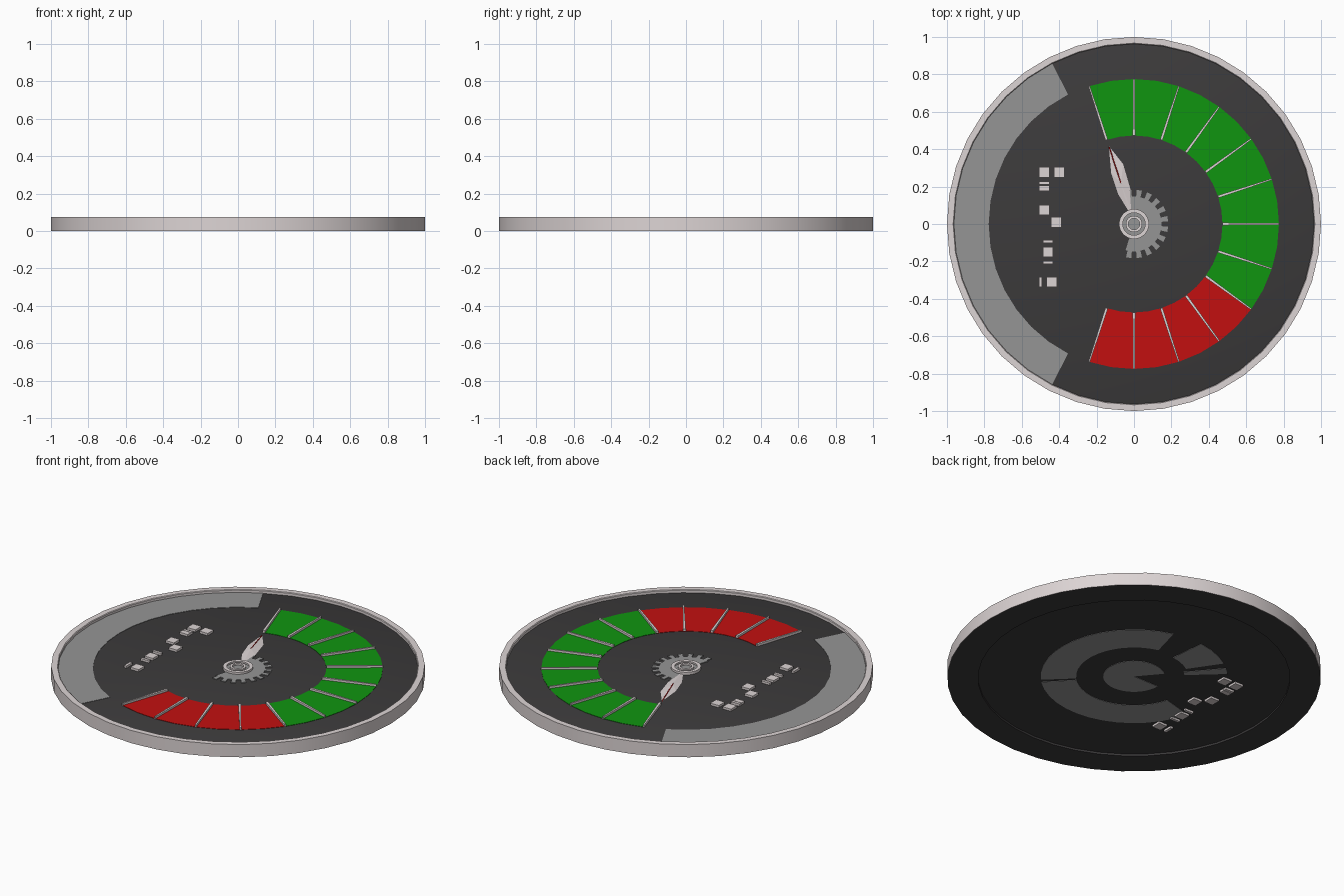
import bpy, bmesh
from math import sin, cos, radians, tau

if "Cube" in bpy.data.objects:
    bpy.data.objects.remove(bpy.data.objects["Cube"])

FLOOR = 0.057   # height of the recessed dial face
TOP = 0.075     # height of the rim


def material(name, rgb):
    m = bpy.data.materials.new(name)
    m.diffuse_color = (*rgb, 1)
    m.use_nodes = True
    m.node_tree.nodes["Principled BSDF"].inputs["Base Color"].default_value = m.diffuse_color
    return m


LIGHT = material("light", (0.72, 0.66, 0.66))
DARK = material("dark", (0.045, 0.043, 0.044))
GREY = material("grey", (0.30, 0.30, 0.30))
GREEN = material("green", (0.005, 0.30, 0.005))
RED = material("red", (0.54, 0.005, 0.005))


def finish(name, bm, mat, smooth=False):
    bmesh.ops.recalc_face_normals(bm, faces=bm.faces)
    me = bpy.data.meshes.new(name)
    bm.to_mesh(me)
    bm.free()
    ob = bpy.data.objects.new(name, me)
    bpy.context.collection.objects.link(ob)
    me.materials.append(mat)
    if smooth:
        bpy.ops.object.select_all(action='DESELECT')
        bpy.context.view_layer.objects.active = ob
        ob.select_set(True)
        bpy.ops.object.shade_smooth_by_angle(angle=radians(30))
    return ob


def lathe(name, profile, mat, sides=40, closed=True):
    """Spin an (r, z) profile about z."""
    bm = bmesh.new()
    vs = [bm.verts.new((r, 0, z)) for r, z in profile]
    es = [bm.edges.new(p) for p in zip(vs, vs[1:])]
    if closed:
        es.append(bm.edges.new((vs[-1], vs[0])))
    bmesh.ops.spin(bm, geom=vs + es, cent=(0, 0, 0), axis=(0, 0, 1),
                   angle=tau, steps=sides)
    bmesh.ops.remove_doubles(bm, verts=bm.verts, dist=1e-4)
    return finish(name, bm, mat, True)


def polar(r, a):
    return r * cos(radians(a)), r * sin(radians(a))


def prism(bm, pts, z0, z1):
    """Extrude a flat outline between two heights."""
    lo = [bm.verts.new((x, y, z0)) for x, y in pts]
    hi = [bm.verts.new((x, y, z1)) for x, y in pts]
    bm.faces.new(lo[::-1])
    bm.faces.new(hi)
    for i in range(len(pts)):
        j = (i + 1) % len(pts)
        bm.faces.new((lo[i], lo[j], hi[j], hi[i]))


def sector(bm, r0, r1, a0, a1, z0, z1):
    """Part ring made of short wedges of about nine degrees."""
    n = max(1, round((a1 - a0) / 9))
    angles = [a0 + (a1 - a0) * i / n for i in range(n + 1)]
    for b, c in zip(angles, angles[1:]):
        pts = [polar(r1, b), polar(r1, c), polar(r0, c)]
        if r0 > 0:
            pts.append(polar(r0, b))
        prism(bm, pts, z0, z1)
    bmesh.ops.remove_doubles(bm, verts=bm.verts, dist=1e-5)
    # drop the inner walls between wedges
    seen = {}
    for f in bm.faces:
        seen.setdefault(frozenset(f.verts), []).append(f)
    double = [f for fs in seen.values() if len(fs) > 1 for f in fs]
    bmesh.ops.delete(bm, geom=double, context='FACES_ONLY')


def sectors(name, mat, *specs):
    bm = bmesh.new()
    for s in specs:
        part = bmesh.new()
        sector(part, *s)
        me = bpy.data.meshes.new("temp")
        part.to_mesh(me)
        part.free()
        bm.from_mesh(me)
        bpy.data.meshes.remove(me)
    return finish(name, bm, mat)


# Dark body with a shallow recess underneath, and the pale rim around it
lathe("dial_body", [(0, 0.012), (0.835, 0.012), (0.835, 0), (0.998, 0),
                    (0.998, 0.05), (0.98, FLOOR), (0, FLOOR)], DARK, closed=False)
lathe("rim", [(0.963, 0.05), (0.963, TOP - 0.003), (0.967, TOP),
              (1, TOP), (1, 0), (0.998, 0), (0.998, 0.05)], LIGHT)

# Coloured bands on the face
zf = (FLOOR - 0.01, FLOOR + 0.002)
sectors("side_band", GREY, (0.777, 0.964, 117, 243, *zf))
sectors("green_band", GREEN, (0.473, 0.775, -36, 108, *zf))
sectors("red_band", RED, (0.473, 0.775, -108, -36, *zf))

# Raised radial ticks
bm = bmesh.new()
for a in range(-108, 109, 18):
    c, s = cos(radians(a)), sin(radians(a))
    outline = [(0.473, -0.007), (0.775, -0.004), (0.775, 0.004), (0.473, 0.007)]
    prism(bm, [(r * c - w * s, r * s + w * c) for r, w in outline],
          FLOOR - 0.005, 0.071)
finish("ticks", bm, LIGHT)

# Partial toothed wheel behind the hub
sectors("gear", GREY, (0.03, 0.147, -108, 108, FLOOR - 0.005, 0.061),
        *[(0.14, 0.183, a - 4.5, a + 4.5, FLOOR - 0.005, 0.061)
          for a in range(-99, 100, 18)])

# Hub: base, outer ring and inner ring
lathe("hub_base", [(0, 0.064), (0.07, 0.064), (0.07, FLOOR)], GREY, closed=False)
for name, r0, r1 in (("hub_outer_ring", 0.06, 0.08), ("hub_inner_ring", 0.03, 0.044)):
    lathe(name, [(r0, 0.055), (r0, 0.073), (r1, 0.073), (r1, 0.055)], LIGHT)

# Faceted needle with a red stripe along its ridge
bm = bmesh.new()
outline = [(-0.135, 0.418), (-0.058, 0.32), (-0.02, 0.19), (-0.01, 0.06),
           (-0.03, 0.07), (-0.085, 0.16), (-0.122, 0.27)]
base = [bm.verts.new((x, y, 0.060)) for x, y in outline]
peak = bm.verts.new((-0.07, 0.22, 0.073))
bm.faces.new(base[::-1])
for p, q in zip(base, base[1:] + base[:1]):
    bm.faces.new((p, q, peak))
finish("needle", bm, LIGHT)

cu = bpy.data.curves.new("needle_stripe", 'CURVE')
cu.dimensions = '3D'
cu.bevel_depth = 0.003
cu.bevel_resolution = 0
sp = cu.splines.new('POLY')
sp.points.add(1)
sp.points[0].co = (-0.133, 0.412, 0.060, 1)
sp.points[1].co = (-0.07, 0.22, 0.072, 1)
cu.materials.append(RED)
bpy.context.collection.objects.link(bpy.data.objects.new("needle_stripe", cu))

# Small blocks on the left, passing through to the underside (x, y, width, depth)
bm = bmesh.new()
S, T = 0.055, 0.016
for x, y, w, d in [(-0.48, 0.277, S, S), (-0.40, 0.277, S, S),
                   (-0.48, 0.218, S, T), (-0.48, 0.192, S, 0.03),
                   (-0.48, 0.075, S, S), (-0.415, 0.01, S, S),
                   (-0.46, -0.093, S, T), (-0.46, -0.15, S, S),
                   (-0.46, -0.207, S, T), (-0.50, -0.31, T, S), (-0.44, -0.31, S, S)]:
    w, d = w / 2, d / 2
    prism(bm, [(x - w, y - d), (x + w, y - d), (x + w, y + d), (x - w, y + d)], 0, 0.07)
finish("blocks", bm, LIGHT)

# Flat plates in the underside recess
zb = (0.010, 0.02)
sectors("underside_plates", GREY, (0.31, 0.5, -44, 75, *zb), (0.31, 0.5, -165, -47, *zb),
        (0.29, 0.5, 96, 124, *zb), (0.27, 0.5, 130, 137, *zb),
        (0.0, 0.165, -180, 130, *zb))
